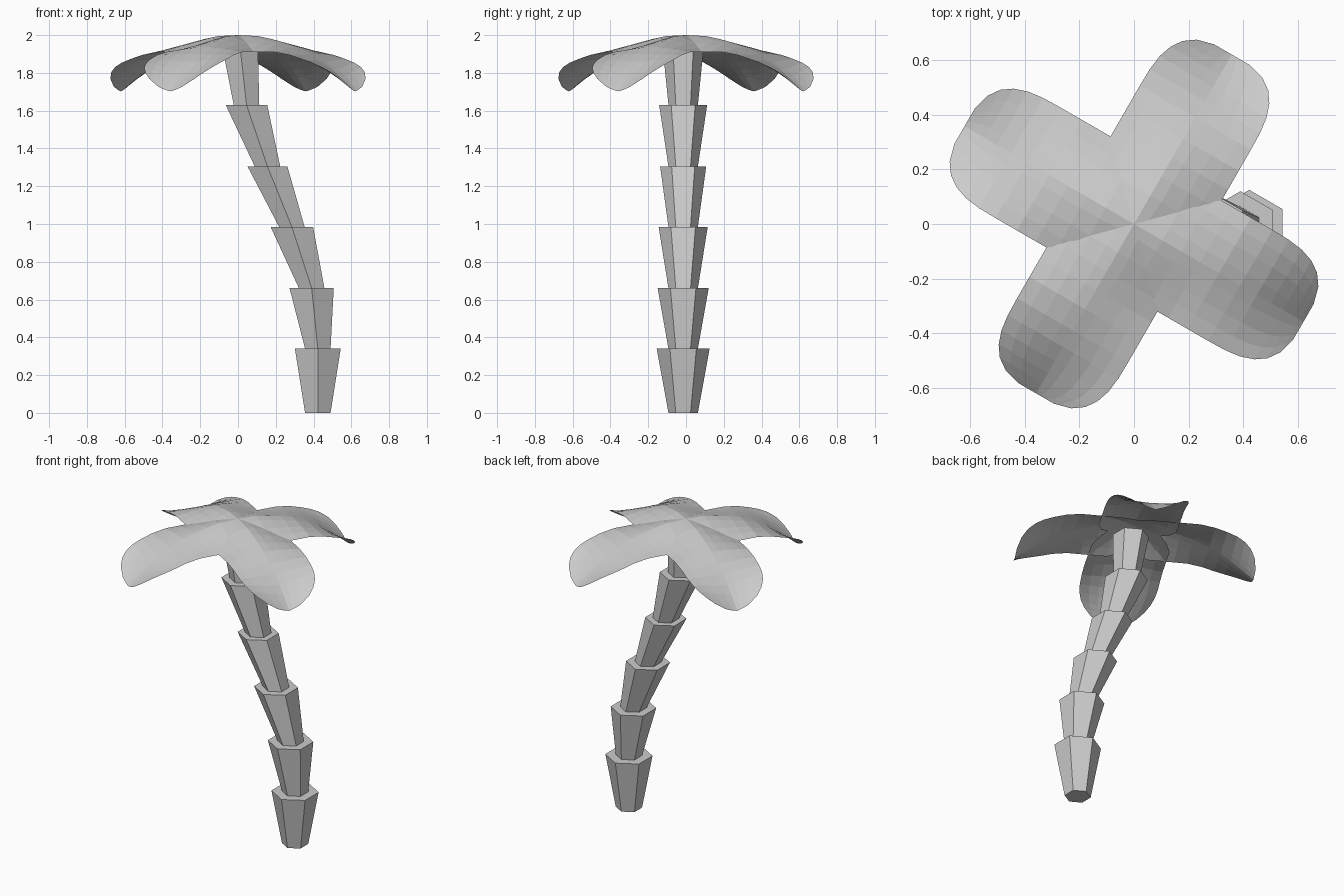
import bpy, bmesh, math
from mathutils import Matrix, Vector

if "Cube" in bpy.data.objects:
    bpy.data.objects.remove(bpy.data.objects["Cube"])


def make_object(name, bm):
    bmesh.ops.recalc_face_normals(bm, faces=bm.faces)
    mesh = bpy.data.meshes.new(name)
    bm.to_mesh(mesh)
    bm.free()
    ob = bpy.data.objects.new(name, mesh)
    bpy.context.collection.objects.link(ob)
    return ob


def lerp_table(table, u):
    for (u0, a), (u1, b) in zip(table, table[1:]):
        if u <= u1:
            return a + (b - a) * (u - u0) / (u1 - u0)
    return table[-1][1]


# Trunk: flared six-sided segments stacked along a leaning path
TRUNK_Y = -0.015
JOINTS = [(0.4225, 0.0), (0.4225, 0.34), (0.39, 0.66), (0.285, 0.985),
          (0.156, 1.305), (0.045, 1.63), (0.012, 1.93)]
TOP_RADII = [0.14, 0.135, 0.13, 0.122, 0.127, 0.108]


def hex_ring(bm, x, z, r):
    angles = [math.radians(30 + 60 * i) for i in range(6)]
    return [bm.verts.new((x + r * math.cos(a), TRUNK_Y + r * math.sin(a), z))
            for a in angles]


for i, r_top in enumerate(TOP_RADII):
    bm = bmesh.new()
    low = hex_ring(bm, *JOINTS[i], 0.078)
    high = hex_ring(bm, *JOINTS[i + 1], r_top)
    for k in range(6):
        n = (k + 1) % 6
        bm.faces.new((low[k], low[n], high[n], high[k]))
    bm.faces.new(low[::-1])
    bm.faces.new(high)
    make_object(f"trunk_segment_{i + 1}", bm)

# Leaves: broad rounded blades, arched at the base and cupped at the tip
HALF = 0.235
RIB_Z = [(0, 2.0), (0.12, 1.995), (0.23, 1.975), (0.35, 1.943),
         (0.44, 1.905), (0.52, 1.86), (0.6, 1.80), (0.72, 1.70)]
EDGE_Z = [(0, 1.91), (0.4, 1.91), (0.5, 1.88), (0.6, 1.85), (0.72, 1.815)]
BASE_W = [(0, 0.16), (0.05, 0.205), (0.12, HALF), (1, HALF)]
STATIONS = [0, 0.05, 0.12, 0.2, 0.28, 0.36, 0.45, 0.52, 0.58, 0.63, 0.67, 0.70, 0.717]
ACROSS = [-1, -0.75, -0.5, -0.2, 0, 0.2, 0.5, 0.75, 1]


def leaf_width(u):
    t = max(0, (u - 0.45) / 0.27)
    return lerp_table(BASE_W, u) * (1 - t ** 3) ** (1 / 3)


def leaf_point(u, s):
    v = s * leaf_width(u)
    rib, edge = lerp_table(RIB_Z, u), lerp_table(EDGE_Z, u)
    return Vector((u, v, rib + (edge - rib) * abs(v / HALF) ** 1.3))


for i in range(4):
    bm = bmesh.new()
    turn = Matrix.Rotation(math.radians(-30 + 90 * i), 3, 'Z')
    grid = [[bm.verts.new(turn @ leaf_point(u, s)) for s in ACROSS] for u in STATIONS]
    for a, b in zip(grid, grid[1:]):
        for k in range(len(ACROSS) - 1):
            bm.faces.new((a[k], b[k], b[k + 1], a[k + 1]))
    make_object(f"leaf_{i + 1}", bm)
